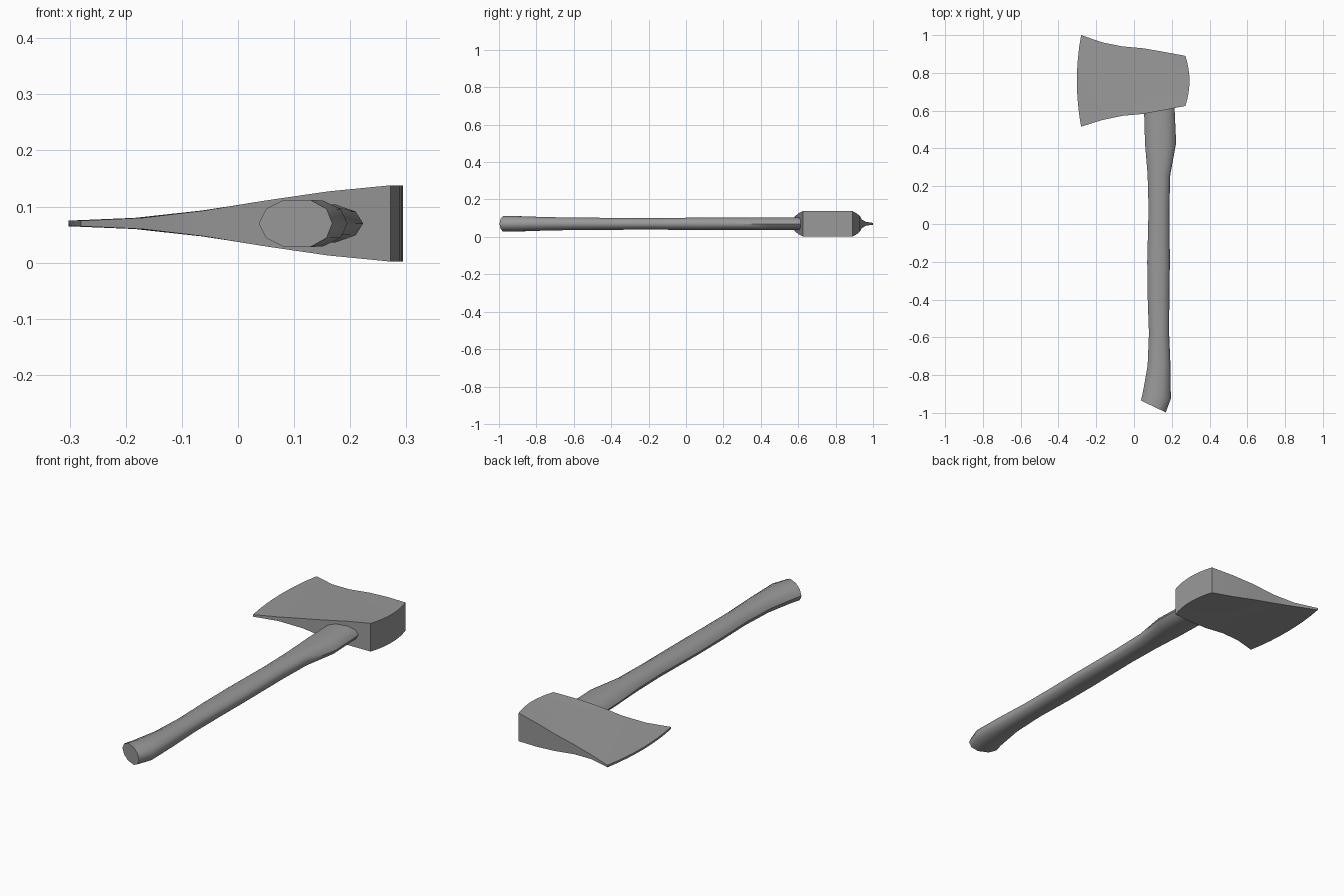
import bpy
import bmesh
from math import radians

MID_Z = 0.07

cube = bpy.data.objects.get("Cube")
if cube:
    bpy.data.objects.remove(cube, do_unlink=True)

grey = bpy.data.materials.new("plain grey")
grey.use_nodes = True
grey.diffuse_color = (0.32, 0.32, 0.32, 1)
grey.node_tree.nodes["Principled BSDF"].inputs["Base Color"].default_value = (0.32, 0.32, 0.32, 1)


def loft(name, rings, angle):
    """Skin a row of closed rings, cap both ends and shade."""
    bm = bmesh.new()
    loops = [[bm.verts.new(p) for p in ring] for ring in rings]
    for a, b in zip(loops, loops[1:]):
        for i in range(len(a)):
            j = (i + 1) % len(a)
            bm.faces.new((a[i], a[j], b[j], b[i]))
    bm.faces.new(loops[0])
    bm.faces.new(loops[-1])
    bmesh.ops.recalc_face_normals(bm, faces=bm.faces)
    mesh = bpy.data.meshes.new(name)
    bm.to_mesh(mesh)
    bm.free()
    obj = bpy.data.objects.new(name, mesh)
    bpy.context.collection.objects.link(obj)
    mesh.materials.append(grey)
    bpy.ops.object.select_all(action="DESELECT")
    obj.select_set(True)
    bpy.context.view_layer.objects.active = obj
    bpy.ops.object.shade_smooth_by_angle(angle=radians(angle))
    return obj


# Axe head: stations from cutting edge to poll (x, front y, back y, half thickness)
head_stations = [
    (-0.28, 0.515, 1.0, 0.005),
    (-0.17, 0.55, 0.962, 0.010),
    (-0.06, 0.573, 0.94, 0.023),
    (0.05, 0.583, 0.93, 0.041),
    (0.16, 0.603, 0.911, 0.057),
    (0.272, 0.625, 0.89, 0.068),
]
ROWS = 8
rings = []
for x, front, back, half in head_stations:
    upper, lower = [], []
    for r in range(ROWS + 1):
        t = r / ROWS
        bow = 4 * t * (1 - t)           # both ends curve outwards
        px = x + 0.08 * x * bow
        y = front + (back - front) * t
        upper.append((px, y, MID_Z + half))
        lower.append((px, y, MID_Z - half))
    rings.append(upper + lower[::-1])
loft("axe_head", rings, 30)

# Handle: oval section as (fraction across, fraction of half height)
top_half = [(0, 0), (0.1, 0.62), (0.34, 1), (0.7, 1), (0.92, 0.62), (1, 0)]
section = top_half + [(u, -v) for u, v in top_half[-2:0:-1]]

# Stations from butt to head (left y, right y, left x, right x, half height)
handle_stations = [
    (-0.935, -0.997, 0.037, 0.168, 0.042),
    (-0.88, -0.925, 0.049, 0.195, 0.041),
    (-0.75, -0.75, 0.072, 0.193, 0.036),
    (-0.58, -0.58, 0.079, 0.186, 0.033),
    (-0.38, -0.38, 0.072, 0.187, 0.032),
    (-0.2, -0.2, 0.07, 0.19, 0.031),
    (0.08, 0.08, 0.077, 0.187, 0.033),
    (0.26, 0.26, 0.072, 0.192, 0.033),
    (0.43, 0.43, 0.058, 0.223, 0.034),
    (0.65, 0.65, 0.052, 0.213, 0.034),
]
rings = []
for y_left, y_right, left, right, half in handle_stations:
    rings.append([(left + (right - left) * u, y_left + (y_right - y_left) * u,
                   MID_Z + half * v) for u, v in section])
loft("handle", rings, 50)
